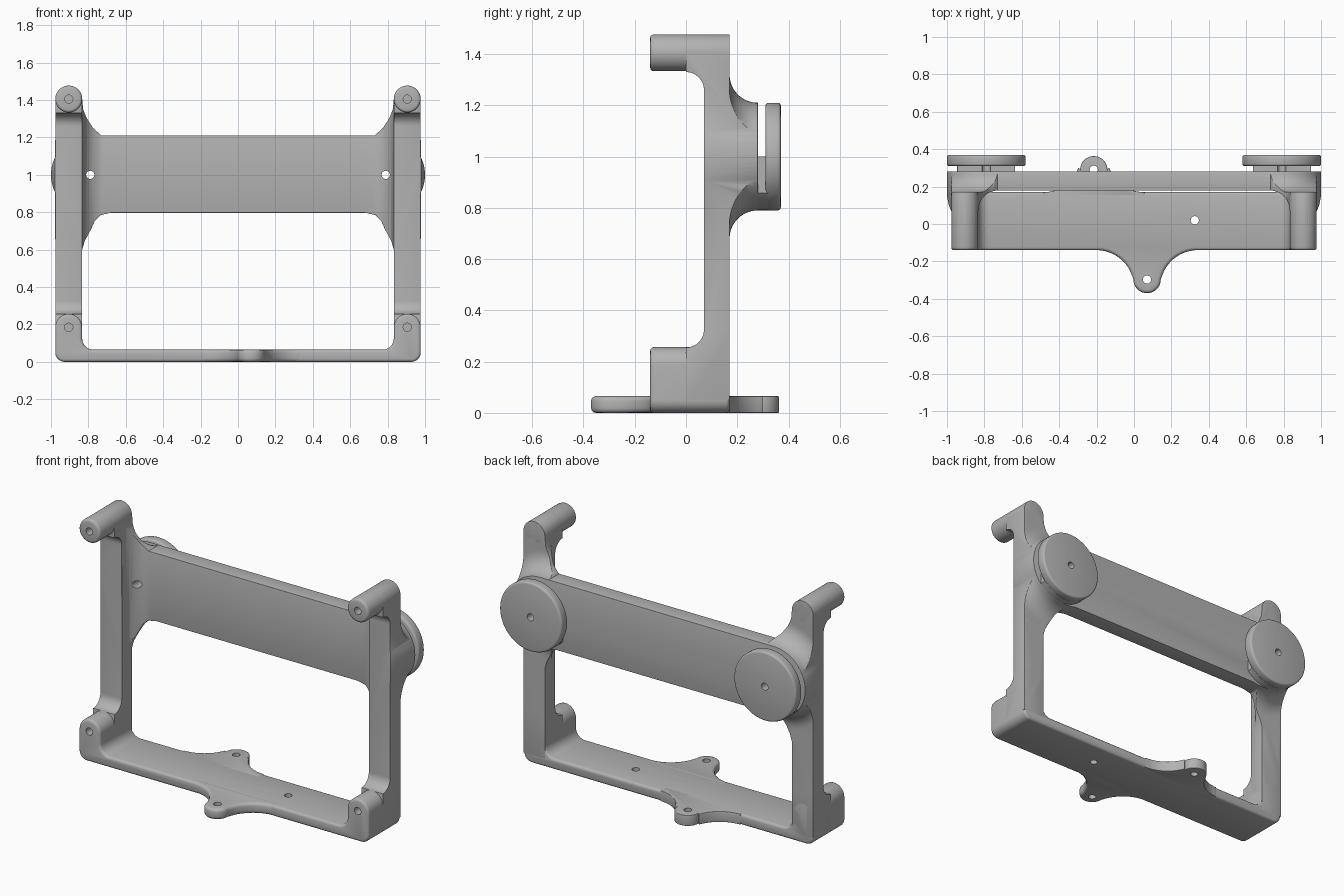
import bpy, bmesh
from math import sin, cos, radians, pi
from mathutils import Vector, Matrix

if "Cube" in bpy.data.objects:
    bpy.data.objects.remove(bpy.data.objects["Cube"])

grey = bpy.data.materials.new("plain grey")
grey.use_nodes = True
COLOUR = (0.45, 0.45, 0.45, 1)
grey.diffuse_color = COLOUR
grey.node_tree.nodes["Principled BSDF"].inputs["Base Color"].default_value = COLOUR

ARM_X, ARM_R = 0.905, 0.072        # uprights and pins
DISC_X, DISC_Z, DISC_R = 0.79, 1.0, 0.21
BACK, FRONT, PLATE = 0.17, -0.14, 0.065


def arc(cx, cy, r, a0, a1, n=12):
    return [(cx + r * cos(radians(a0 + (a1 - a0) * i / n)),
             cy + r * sin(radians(a0 + (a1 - a0) * i / n))) for i in range(n + 1)]


def mirrored(half):
    """Close a half outline (x > 0) with its mirror image."""
    return half + [(-x, y) for x, y in reversed(half)]


def activate(ob):
    bpy.ops.object.select_all(action='DESELECT')
    ob.select_set(True)
    bpy.context.view_layer.objects.active = ob


def modify(ob, kind, **settings):
    mod = ob.modifiers.new(kind.title(), kind)
    for key, value in settings.items():
        setattr(mod, key, value)
    activate(ob)
    bpy.ops.object.modifier_apply(modifier=mod.name)


def bevel(ob, width, angle=40):
    modify(ob, 'BEVEL', width=width, segments=3, limit_method='ANGLE',
           angle_limit=radians(angle))


def finish(name, bm):
    bmesh.ops.recalc_face_normals(bm, faces=bm.faces)
    mesh = bpy.data.meshes.new(name)
    bm.to_mesh(mesh)
    bm.free()
    mesh.materials.append(grey)
    ob = bpy.data.objects.new(name, mesh)
    bpy.context.collection.objects.link(ob)
    return ob


def prism(name, outline, axis, a, b, round_edges=0):
    """Extrude a flat outline along one axis from a to b."""
    place = {'x': lambda u, v, w: (w, u, v), 'y': lambda u, v, w: (u, w, v),
             'z': lambda u, v, w: (u, v, w)}[axis]
    bm = bmesh.new()
    face = bm.faces.new([bm.verts.new(place(u, v, a)) for u, v in outline])
    new = bmesh.ops.extrude_face_region(bm, geom=[face])["geom"]
    bmesh.ops.translate(bm, vec=Vector(place(0, 0, b - a)),
                        verts=[g for g in new if isinstance(g, bmesh.types.BMVert)])
    ob = finish(name, bm)
    if round_edges:
        bevel(ob, round_edges)
    return ob


def rod(name, axis, u, v, r, a, b, round_edges=0, n=48):
    return prism(name, arc(u, v, r, 0, 360 - 360 / n, n - 1), axis, a, b, round_edges)


def boolean(ob, cutter, operation='DIFFERENCE'):
    modify(ob, 'BOOLEAN', object=cutter, operation=operation, solver='EXACT')
    bpy.data.objects.remove(cutter)


def drill(ob, axis, u, v, a, b):
    boolean(ob, rod("drill", axis, u, v, 0.022, a, b, n=20))


# Upright frame: front, side and top outlines intersected
inner, outer = ARM_X - ARM_R, ARM_X + ARM_R
front = ([(0.6, 1.21), (0.73, 1.21), (0.775, 1.25), (0.81, 1.305), (0.828, 1.35)]
         + arc(ARM_X, 1.405, ARM_R, 180, 0, 20)
         + arc(DISC_X, DISC_Z, DISC_R, 27, -27)
         + [(outer, 0.05), (inner, 0.05), (inner, 0.6), (0.82, 0.645), (0.785, 0.71),
            (0.765, 0.755), (0.735, 0.785), (0.68, 0.797), (0.6, 0.797)])
side = (arc(0, 0.325, 0.07, -90, 0) + arc(0, 1.26, 0.07, 0, 90)
        + [(0, 1.5), (BACK, 1.5)]
        + arc(0.28, 1.32, 0.11, 180, 270) + arc(0.28, 0.68, 0.11, 90, 180)
        + [(BACK, 0.05), (0, 0.05)])
top = ([(0.5, 0.35), (1.02, 0.35), (1.0, 0.15), (0.99, 0.1), (0.978, 0.07), (0.978, -0.01),
        (inner, -0.01)] + arc(0.723, 0.07, 0.11, 0, 90) + [(0.5, 0.18)])
frame = prism("upright_frame", mirrored(front), 'y', -0.05, 0.4)
boolean(frame, prism("side_cut", side, 'x', -1.1, 1.1), 'INTERSECT')
boolean(frame, prism("top_cut", mirrored(top), 'z', 0.02, 1.6), 'INTERSECT')

# Round flare behind each upright, leading into the disc
for s in (1, -1):
    bm = bmesh.new()
    section = arc(0.32, 0.28, 0.11, 180, 270) + [(0.7, BACK), (0.7, 0.3), (DISC_R, 0.3)]
    face = bm.faces.new([bm.verts.new((s * DISC_X, y, DISC_Z - r)) for r, y in section])
    bmesh.ops.spin(bm, geom=[face], cent=(s * DISC_X, 0, DISC_Z), axis=(0, -s, 0),
                   angle=pi, steps=32)
    boolean(frame, finish("flare_cut", bm))
modify(frame, 'WELD', merge_threshold=0.002)
bevel(frame, 0.015, 50)

# Foot: base strip with rounded front bosses
foot_half = (arc(inner - 0.06, PLATE + 0.06, 0.06, -90, 0, 8)
             + arc(ARM_X, 0.185, ARM_R, 180, 0, 20)
             + arc(outer - 0.05, 0.05, 0.05, 0, -90, 8))
foot = prism("base_foot", mirrored(foot_half), 'y', FRONT, BACK, 0.015)
drill(foot, 'z', 0.325, 0.02, -0.1, 0.2)


# Mounting tabs on the base
def tab(name, cx, edge, s, reach):
    outline = ([(cx - 0.27, -0.05)] + arc(cx - 0.27, 0.2, 0.2, -90, -20)
               + arc(cx, reach, 0.073, 180, 0, 20)
               + arc(cx + 0.27, 0.2, 0.2, 200, 270) + [(cx + 0.27, -0.05)])
    ob = prism(name, [(x, edge + s * y) for x, y in outline], 'z', 0, PLATE, 0.018)
    drill(ob, 'z', cx, edge + s * reach, -0.1, 0.2)
    return ob


parts = [frame, foot, tab("front_tab", 0.07, FRONT, -1, 0.157),
         tab("back_tab", -0.215, BACK, 1, 0.12)]

# Top pins, back discs and their necks, with holes
for s, label in ((1, "left"), (-1, "right")):
    pin = rod(label + "_top_pin", 'y', s * ARM_X, 1.405, ARM_R, FRONT, BACK, 0.015)
    drill(pin, 'y', s * ARM_X, 1.405, -0.2, -0.06)
    drill(foot, 'y', s * ARM_X, 0.185, -0.2, -0.06)
    disc = rod(label + "_disc", 'y', s * DISC_X, DISC_Z, DISC_R, 0.31, 0.37, 0.012, 64)
    neck_outline = ([(s * DISC_X - 0.155, DISC_Z)]
                    + arc(s * DISC_X, DISC_Z, DISC_R, 222.4, 317.6, 16)
                    + [(s * DISC_X + 0.155, DISC_Z)])
    neck = prism(label + "_disc_neck", neck_outline, 'y', 0.27, 0.32)
    for ob in (frame, disc, neck):
        drill(ob, 'y', s * DISC_X, DISC_Z, -0.3, 0.5)
    parts += [pin, disc, neck]

for ob in parts:
    activate(ob)
    bpy.ops.object.shade_smooth_by_angle(angle=radians(35))
